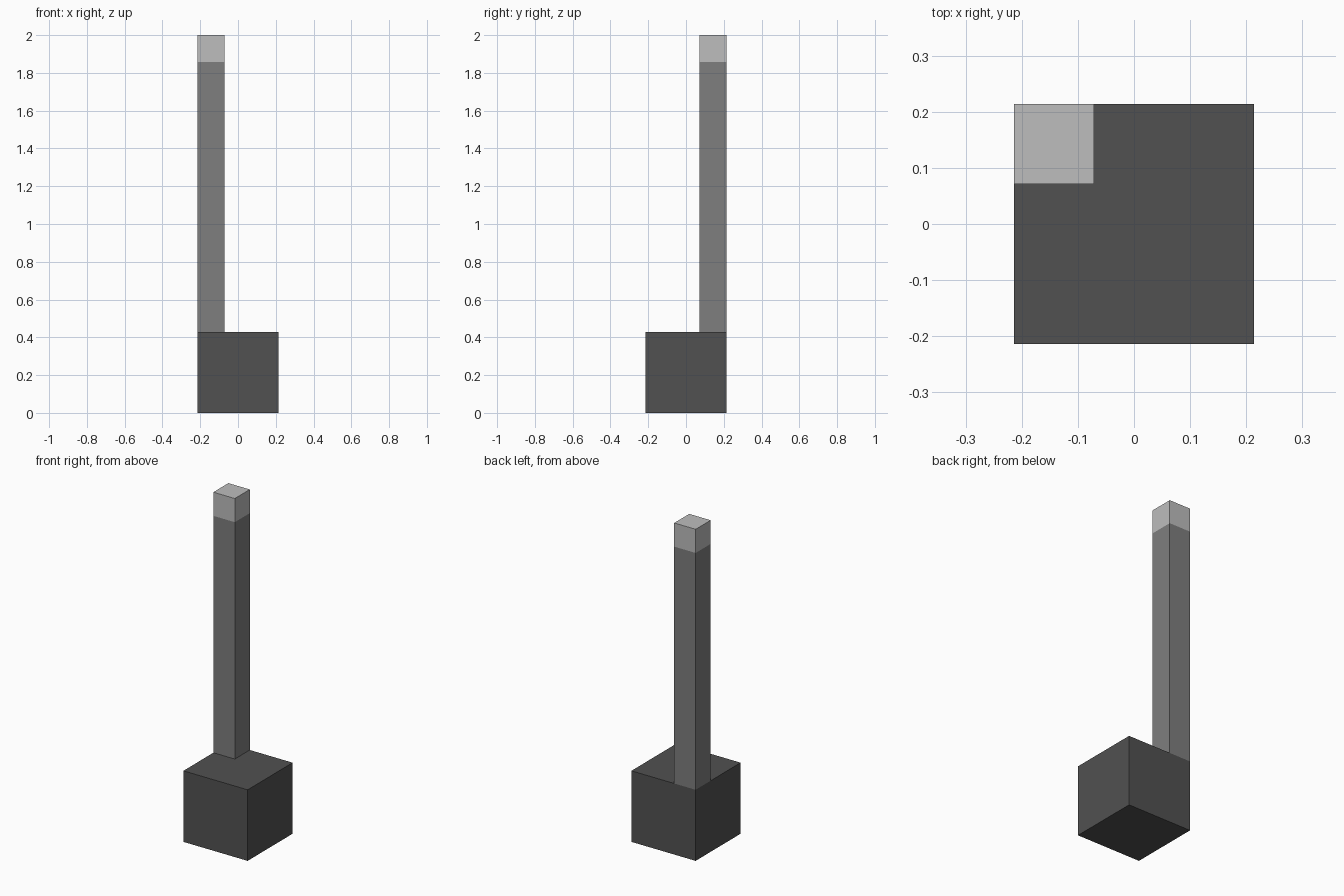
import bpy

cube = bpy.data.objects.get("Cube")
if cube:
    bpy.data.objects.remove(cube, do_unlink=True)

U = 2 / 14          # one block unit
HALF = 1.5 * U      # half width of the base


def srgb_grey(value):
    c = value / 255
    return ((c + 0.055) / 1.055) ** 2.4


def material(name, value):
    g = srgb_grey(value)
    mat = bpy.data.materials.new(name)
    mat.use_nodes = True
    mat.diffuse_color = (g, g, g, 1)
    bsdf = next(n for n in mat.node_tree.nodes if n.type == 'BSDF_PRINCIPLED')
    bsdf.inputs["Base Color"].default_value = (g, g, g, 1)
    return mat


def box(name, low, high, mat):
    centre = [(a + b) / 2 for a, b in zip(low, high)]
    bpy.ops.mesh.primitive_cube_add(size=1, location=centre)
    obj = bpy.context.object
    obj.name = name
    obj.scale = [b - a for a, b in zip(low, high)]
    bpy.ops.object.transform_apply(location=False, rotation=False, scale=True)
    obj.data.materials.append(mat)
    return obj


# Heavy square base
box("base", (-HALF, -HALF, 0), (HALF, HALF, 3 * U), material("dark grey", 81))

# Slim post on the back right corner, with a pale tip
x0, x1 = -HALF, -HALF + U
y0, y1 = HALF - U, HALF
box("post", (x0, y0, 3 * U), (x1, y1, 13 * U), material("mid grey", 126))
box("post_tip", (x0, y0, 13 * U), (x1, y1, 14 * U), material("light grey", 189))
